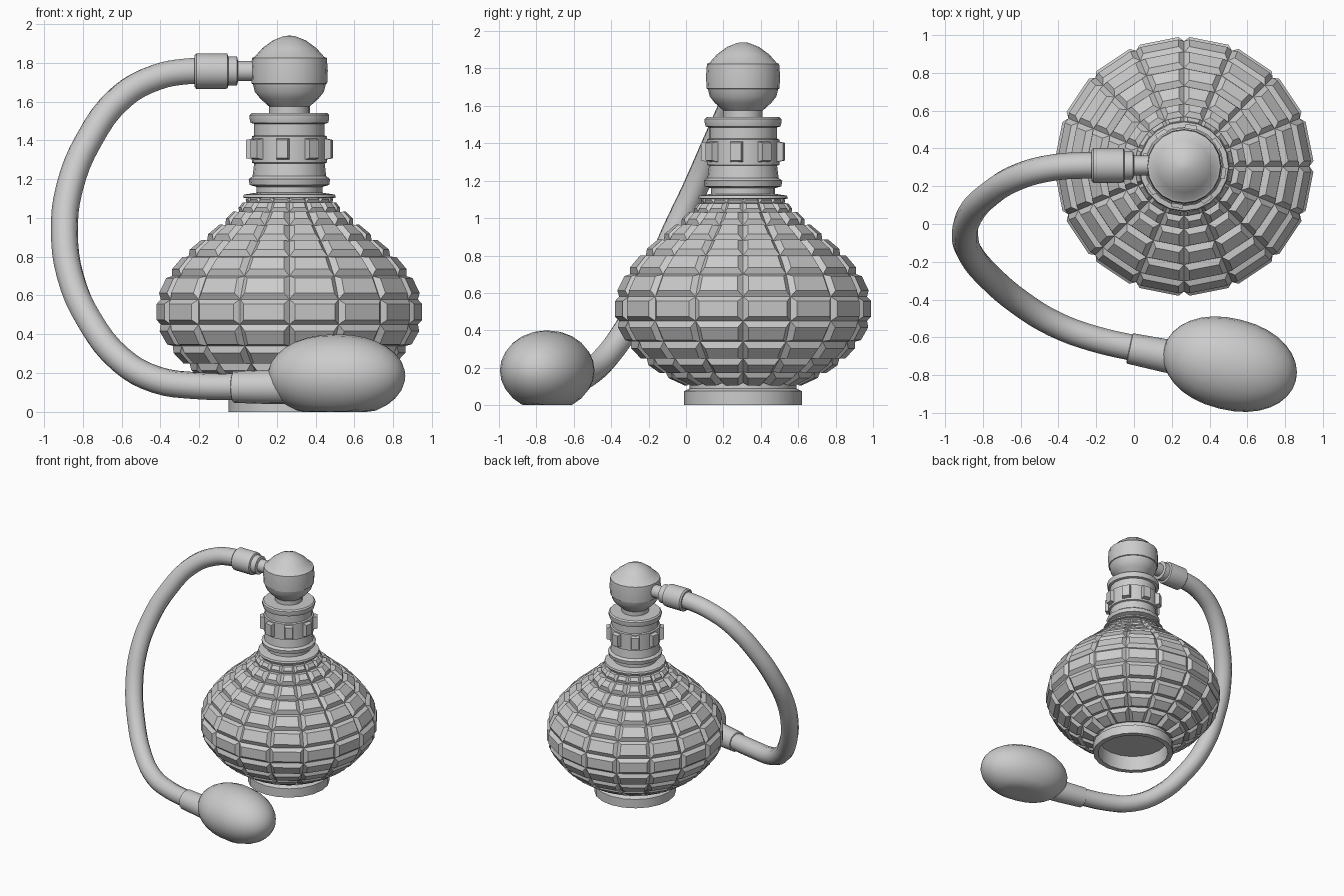
import bpy, bmesh, math
from mathutils import Vector, Matrix

if "Cube" in bpy.data.objects:
    bpy.data.objects.remove(bpy.data.objects["Cube"])

AX, AY = 0.265, 0.305   # bottle axis


def finish(bm, name, smooth=True, angle=35):
    bmesh.ops.recalc_face_normals(bm, faces=bm.faces)
    me = bpy.data.meshes.new(name)
    bm.to_mesh(me)
    bm.free()
    ob = bpy.data.objects.new(name, me)
    bpy.context.collection.objects.link(ob)
    if smooth:
        bpy.ops.object.select_all(action='DESELECT')
        bpy.context.view_layer.objects.active = ob
        ob.select_set(True)
        bpy.ops.object.shade_smooth_by_angle(angle=math.radians(angle))
    return ob


def lathe_bm(profile, n, caps=True, closed=False):
    """Revolve (radius, height) pairs round z; returns bmesh and the side faces."""
    bm = bmesh.new()
    rings = [[bm.verts.new((r * math.cos(2 * math.pi * i / n),
                            r * math.sin(2 * math.pi * i / n), z)) for i in range(n)]
             for r, z in profile]
    pairs = list(zip(rings, rings[1:]))
    if closed:
        pairs.append((rings[-1], rings[0]))
    sides = [bm.faces.new((a[i], a[(i + 1) % n], b[(i + 1) % n], b[i]))
             for a, b in pairs for i in range(n)]
    if caps and not closed:
        bm.faces.new(rings[0][::-1])
        bm.faces.new(rings[-1])
    return bm, sides


def lathe(name, profile, n=20, matrix=None, closed=False):
    bm, _ = lathe_bm(profile, n, True, closed)
    bm.transform(matrix or Matrix.Translation((AX, AY, 0)))
    return finish(bm, name)


def along(start, direction):
    """Matrix that lays the z axis along a direction from a start point."""
    q = Vector(direction).to_track_quat('Z', 'Y')
    return Matrix.Translation(start) @ q.to_matrix().to_4x4()


# cut-glass body: 16 sides, every face raised as a bevelled panel
body_profile = [(.285, .12), (.415, .18), (.515, .25), (.60, .34), (.663, .45), (.663, .58),
                (.605, .70), (.52, .80), (.425, .88), (.33, .96), (.26, 1.03),
                (.222, 1.08), (.20, 1.12)]
bm, sides = lathe_bm(body_profile, 16)
bmesh.ops.recalc_face_normals(bm, faces=bm.faces)
for f in sides:
    e = min(x.calc_length() for x in f.edges)
    t = min(.024, .24 * e)
    bmesh.ops.inset_individual(bm, faces=[f], thickness=t, depth=min(.027, t * 1.15),
                               use_even_offset=True)
bm.transform(Matrix.Translation((AX, AY, 0)))
finish(bm, "glass_body", smooth=False)

# hollow foot ring
lathe("foot_ring", [(.315, 0), (.315, .075), (.285, .09), (.285, .135), (.265, .135), (.275, 0)],
      closed=True)

# neck and metal collar
lathe("neck", [(.21, 1.10), (.24, 1.105), (.235, 1.12), (.17, 1.13), (.17, 1.16), (.205, 1.17),
               (.21, 1.20), (.19, 1.215), (.182, 1.28), (.194, 1.285), (.194, 1.42), (.182, 1.425),
               (.182, 1.485), (.20, 1.49), (.205, 1.51), (.205, 1.53), (.195, 1.54)])

# eight raised studs round the collar
bm = bmesh.new()
for i in range(8):
    a = math.radians(-10 + 45 * i)
    m = (Matrix.Translation((AX, AY, 1.355)) @ Matrix.Rotation(a, 4, 'Z')
         @ Matrix.Translation((.198, 0, 0)) @ Matrix.Diagonal((.05, .072, .115, 1)))
    g = bmesh.ops.create_cube(bm, size=1, matrix=m)
    outer = sorted(g['verts'], key=lambda v: -(v.co.xy - Vector((AX, AY))).length)[:4]
    c = sum((v.co for v in outer), Vector()) / 4
    for v in outer:
        v.co = c + (v.co - c) * .82
finish(bm, "collar_studs", smooth=False)

# stem and ball-shaped spray head
lathe("stem", [(.105, 1.53), (.105, 1.62)])
lathe("spray_head", [(.10, 1.57), (.15, 1.615), (.178, 1.65), (.188, 1.69), (.195, 1.693),
                     (.198, 1.76), (.193, 1.825), (.18, 1.83), (.14, 1.875), (.085, 1.915),
                     (.03, 1.937), (.004, 1.94)])

# nozzle and upper hose sleeve, running left from the head
lathe("nozzle_and_sleeve", [(.052, 0), (.052, .15), (.075, .155), (.075, .20), (.09, .205),
                            (.092, .22), (.092, .365), (.08, .375)],
      16, along((.15, .31, 1.757), (-1, 0, 0)))

# rubber hose
path = [(-.16, .31, 1.757), (-.27, .31, 1.755), (-.42, .30, 1.725), (-.60, .255, 1.625),
        (-.77, .155, 1.40), (-.87, .045, 1.15), (-.895, -.06, .93), (-.865, -.16, .70),
        (-.765, -.28, .47), (-.60, -.42, .265), (-.42, -.53, .165), (-.22, -.605, .135),
        (.05, -.668, .13)]
cu = bpy.data.curves.new("hose", 'CURVE')
cu.dimensions = '3D'
cu.bevel_depth = .07
cu.bevel_resolution = 3
cu.resolution_u = 4
cu.use_fill_caps = True
sp = cu.splines.new('BEZIER')
sp.bezier_points.add(len(path) - 1)
for p, co in zip(sp.bezier_points, path):
    p.co = co
    p.handle_left_type = p.handle_right_type = 'AUTO'
bpy.context.collection.objects.link(bpy.data.objects.new("hose", cu))

# lower hose sleeve
lathe("bulb_sleeve", [(.072, 0), (.082, .004), (.088, .20), (.088, .30)], 16,
      along((-.025, -.658, .128), (.975, -.2, 0)))

# squeeze bulb with a flattened underside
bm = bmesh.new()
bmesh.ops.create_uvsphere(bm, u_segments=24, v_segments=16, radius=1,
                          matrix=Matrix.Rotation(math.pi / 2, 4, 'Y'))
for v in bm.verts:
    x, y, z = v.co
    v.co = (math.copysign(abs(x) ** .92, x) * .36, y * .242, z * .215)
bm.transform(Matrix.Translation((.508, -.742, .185)) @ Matrix.Rotation(math.radians(-14), 4, 'Z'))
for v in bm.verts:
    v.co.z = max(v.co.z, 0)
finish(bm, "squeeze_bulb", angle=40)
